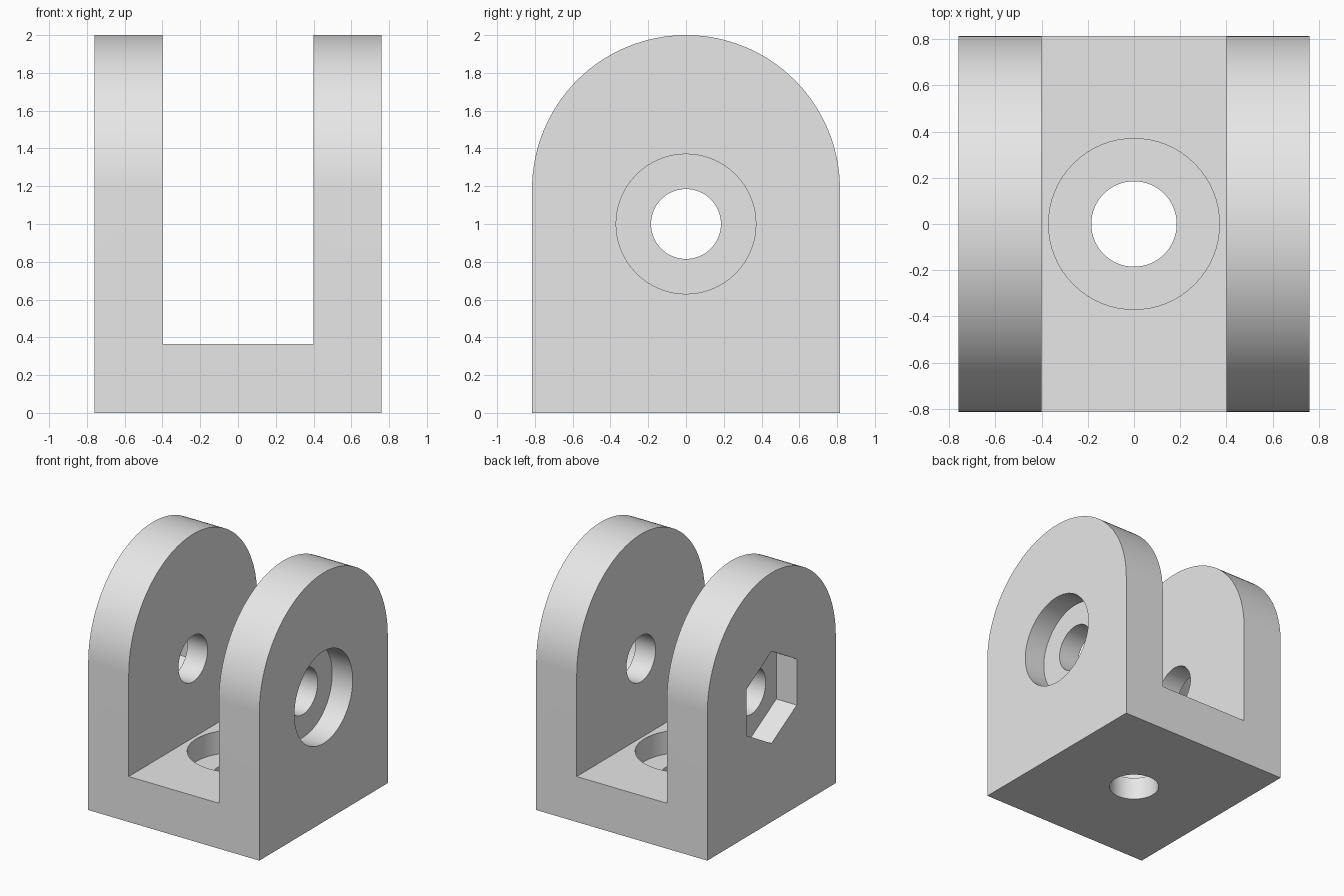
import bpy
import bmesh
from math import sin, cos, pi, radians

cube = bpy.data.objects.get("Cube")
if cube:
    bpy.data.objects.remove(cube, do_unlink=True)

# Main sizes
HALF_X, HALF_Y, HEIGHT = 0.76, 0.815, 2.0
GAP, FLOOR = 0.40, 0.365            # half width of the slot, base thickness
BOLT_Z, HOLE_R, RECESS_R, RECESS = 1.0, 0.185, 0.37, 0.182


def arc(u, v, r, count, start=0.0, sweep=2 * pi, closed=True):
    """Points on a circle or arc around (u, v)."""
    steps = count if closed else count - 1
    return [(u + r * cos(start + sweep * i / steps),
             v + r * sin(start + sweep * i / steps)) for i in range(count)]


def prism(name, points, axis, lo, hi):
    """Extrude a flat outline along x (outline in y, z) or z (outline in x, y)."""
    bm = bmesh.new()
    place = (lambda p, d: (d, *p)) if axis == "x" else (lambda p, d: (*p, d))
    a = [bm.verts.new(place(p, lo)) for p in points]
    b = [bm.verts.new(place(p, hi)) for p in points]
    bm.faces.new(a)
    bm.faces.new(b[::-1])
    for i in range(len(a)):
        j = (i + 1) % len(a)
        bm.faces.new((a[i], b[i], b[j], a[j]))
    bmesh.ops.recalc_face_normals(bm, faces=bm.faces)
    mesh = bpy.data.meshes.new(name)
    bm.to_mesh(mesh)
    bm.free()
    obj = bpy.data.objects.new(name, mesh)
    bpy.context.collection.objects.link(obj)
    return obj


# Solid block with a rounded top
outline = [(-HALF_Y, 0), (HALF_Y, 0)]
outline += arc(0, HEIGHT - HALF_Y, HALF_Y, 65, 0, pi, closed=False)
bracket = prism("clevis_bracket", outline, "x", -HALF_X, HALF_X)

# Slot between the two ears
slot = [(-GAP, -1), (GAP, -1), (GAP, 1), (-GAP, 1)]
cutters = [
    prism("slot_cutter", slot, "z", FLOOR, 2.5),
    # Cross bolt hole, round head recess and hexagonal nut recess
    prism("cross_hole_cutter", arc(0, BOLT_Z, HOLE_R, 64), "x", -1, 1),
    prism("head_recess_cutter", arc(0, BOLT_Z, RECESS_R, 64), "x",
          HALF_X - RECESS, 1),
    prism("nut_recess_cutter", arc(0, BOLT_Z, RECESS_R, 6, pi / 2), "x",
          -1, RECESS - HALF_X),
    # Base hole with a round recess in the floor
    prism("base_hole_cutter", arc(0, 0, HOLE_R, 64), "z", -0.5, 0.7),
    prism("base_recess_cutter", arc(0, 0, RECESS_R, 64), "z",
          FLOOR - RECESS, 0.8),
]

bpy.ops.object.select_all(action="DESELECT")
bpy.context.view_layer.objects.active = bracket
bracket.select_set(True)
for cutter in cutters:
    cutter.hide_render = True
    mod = bracket.modifiers.new(cutter.name, "BOOLEAN")
    mod.operation = "DIFFERENCE"
    mod.solver = "EXACT"
    mod.object = cutter
    bpy.ops.object.modifier_apply(modifier=mod.name)
    bpy.data.objects.remove(cutter, do_unlink=True)

# Plain grey finish
grey = bpy.data.materials.new("light_grey")
grey.use_nodes = True
colour = (0.8, 0.8, 0.8, 1.0)
grey.diffuse_color = colour
grey.node_tree.nodes["Principled BSDF"].inputs["Base Color"].default_value = colour
bracket.data.materials.clear()
bracket.data.materials.append(grey)

bpy.ops.object.shade_smooth_by_angle(angle=radians(30))
